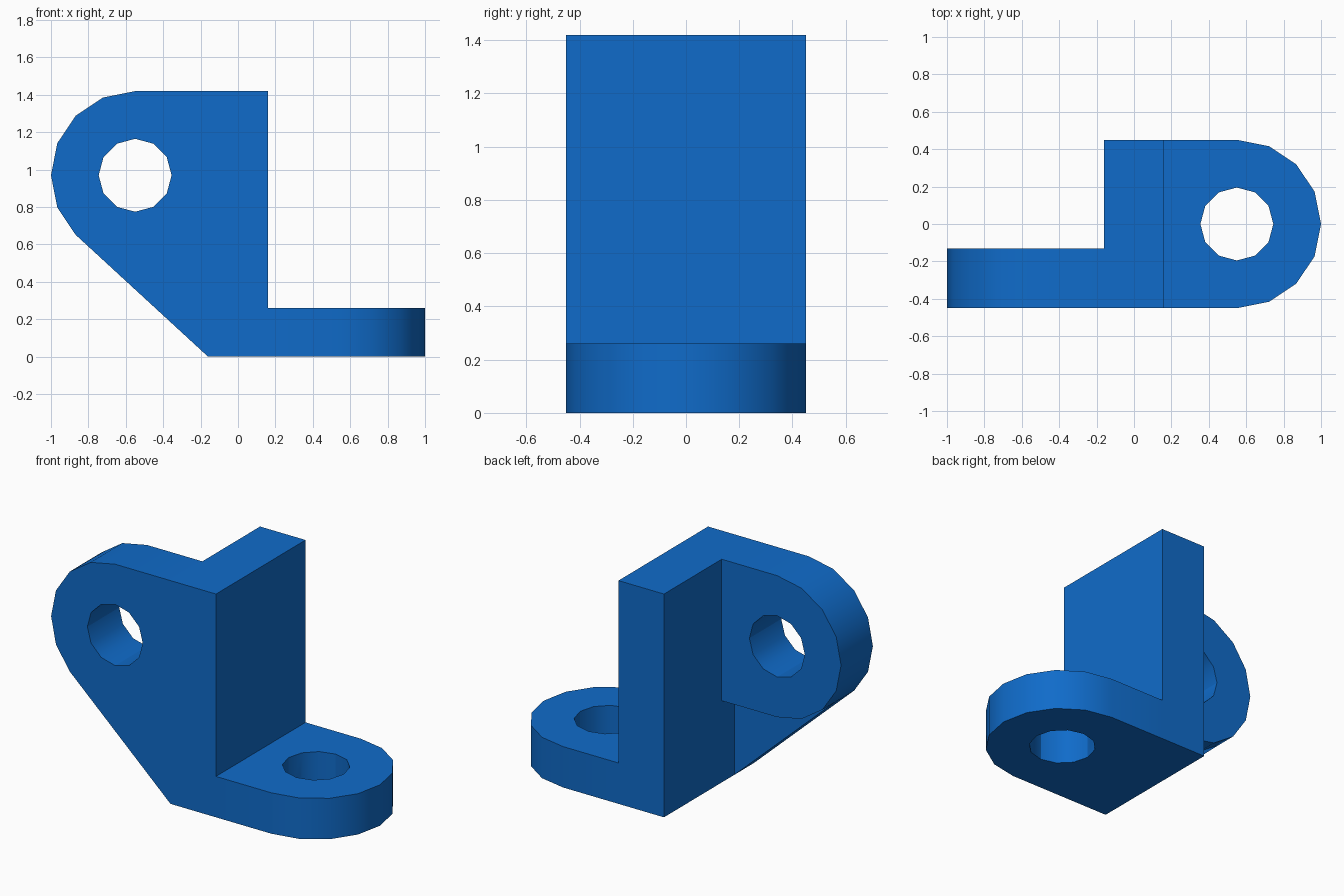
import bpy, bmesh, math
from mathutils import Vector

cube = bpy.data.objects.get("Cube")
if cube:
    bpy.data.objects.remove(cube, do_unlink=True)

R, HOLE = 0.45, 0.195          # lug and bore radii
HALF, TOP = 0.16, 1.42         # post half thickness and height
EAR_X, EAR_Z, FOOT_X = -0.55, 0.97, 0.55

blue = bpy.data.materials.new("blue paint")
blue.use_nodes = True
colour = (0.005, 0.148, 0.59, 1)
blue.diffuse_color = colour
blue.node_tree.nodes["Principled BSDF"].inputs["Base Color"].default_value = colour


def arc(cx, cy, r, start, end, steps):
    """Points on a circular arc, angles in degrees."""
    angles = [math.radians(start + (end - start) * i / steps) for i in range(steps + 1)]
    return [(round(cx + r * math.cos(a), 5), round(cy + r * math.sin(a), 5)) for a in angles]


def prism(name, profile, axis, low, high):
    """Extrude a profile: xy points along z, or xz points along y."""
    def place(p, d):
        return Vector((p[0], p[1], d)) if axis == "z" else Vector((p[0], d, p[1]))
    bm = bmesh.new()
    face = bm.faces.new([bm.verts.new(place(p, low)) for p in profile])
    res = bmesh.ops.extrude_face_region(bm, geom=[face])
    verts = [g for g in res["geom"] if isinstance(g, bmesh.types.BMVert)]
    bmesh.ops.translate(bm, verts=verts, vec=place((0, 0), high - low))
    if not any(f.is_valid and len(f.verts) == len(profile) and
               abs(f.calc_center_median().dot(place((0, 0), 1)) - low) < 1e-4 for f in bm.faces):
        bm.faces.new([v for v in bm.verts if v not in verts])
    bmesh.ops.recalc_face_normals(bm, faces=bm.faces)
    mesh = bpy.data.meshes.new(name)
    bm.to_mesh(mesh)
    bm.free()
    mesh.materials.append(blue)
    obj = bpy.data.objects.new(name, mesh)
    bpy.context.collection.objects.link(obj)
    return obj


# Upright post across the full depth
bracket = prism("bracket", [(-HALF, 0), (HALF, 0), (HALF, TOP), (-HALF, TOP)], "z", 0, 1)
bpy.data.objects.remove(bracket, do_unlink=True)
bracket = prism("bracket", [(-HALF, -R), (HALF, -R), (HALF, R), (-HALF, R)], "z", 0, TOP)

# Horizontal foot with a rounded end
foot = prism("foot", [(-HALF, -R)] + arc(FOOT_X, 0, R, -90, 90, 8) + [(-HALF, R)], "z", 0, 0.26)

# Upright ear with a rounded end
ear_arc = arc(EAR_X, EAR_Z, R, 90, 270, 8)
ear = prism("ear", [(0, TOP)] + ear_arc + [(0, EAR_Z - R)], "y", -R, -0.13)

# Thinner sloping web under the ear
web = prism("web", [(-HALF, 0), (0, 0), (0, EAR_Z), (EAR_X, EAR_Z), ear_arc[6]], "y", -R, -0.26)

# Bores through the ear and the foot
ear_bore = prism("ear_bore", arc(EAR_X, EAR_Z, HOLE, 0, 330, 11), "y", -0.6, 0.1)
foot_bore = prism("foot_bore", arc(FOOT_X, 0, HOLE, 0, 330, 11), "z", -0.2, 0.5)

bpy.ops.object.select_all(action="DESELECT")
bpy.context.view_layer.objects.active = bracket
bracket.select_set(True)
for part, mode in ((foot, "UNION"), (ear, "UNION"), (web, "UNION"),
                   (ear_bore, "DIFFERENCE"), (foot_bore, "DIFFERENCE")):
    part.hide_render = True
    mod = bracket.modifiers.new(part.name, "BOOLEAN")
    mod.operation, mod.solver, mod.object = mode, "EXACT", part
    bpy.ops.object.modifier_apply(modifier=mod.name)
    bpy.data.objects.remove(part, do_unlink=True)

bpy.ops.object.shade_smooth_by_angle(angle=math.radians(30))
